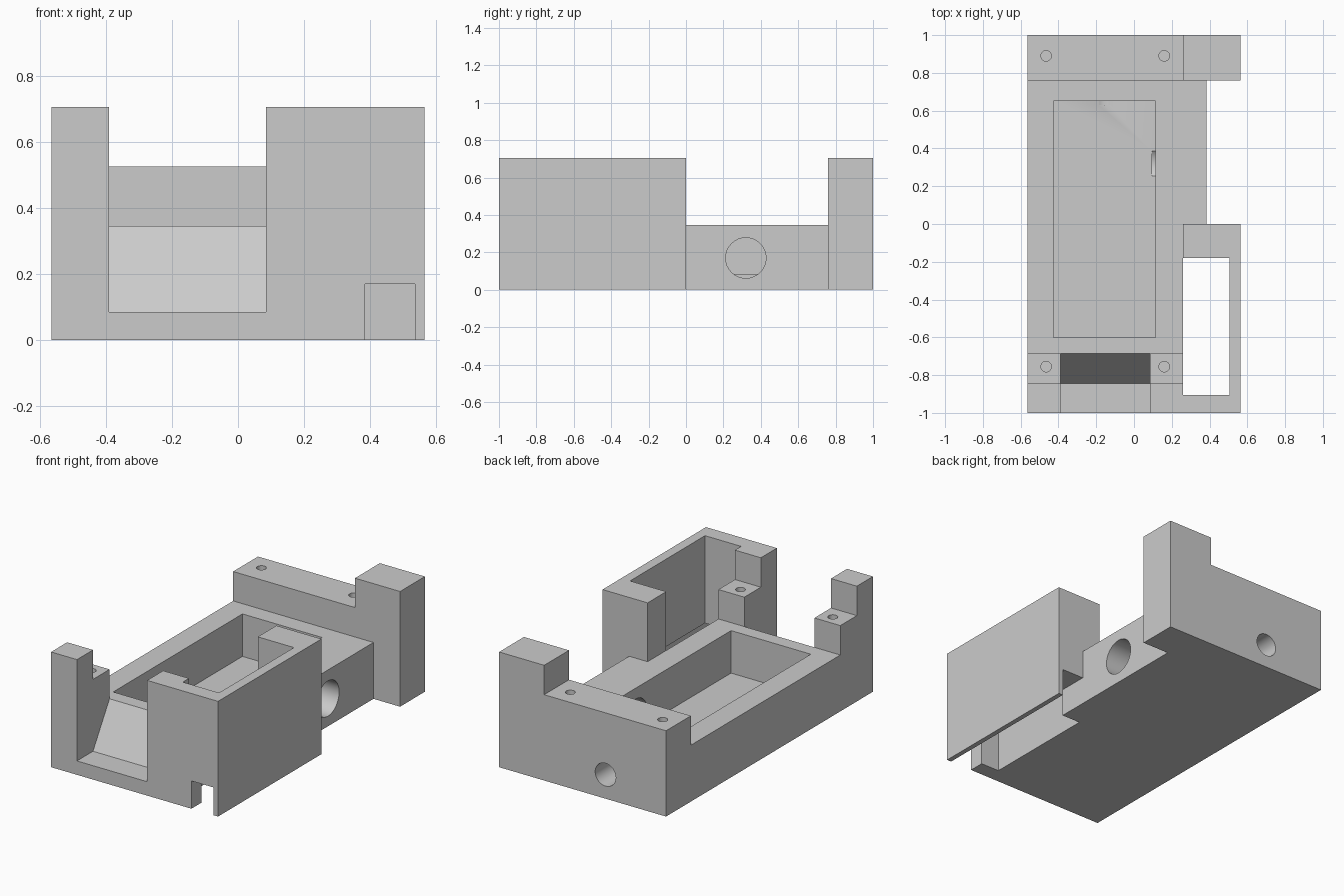
import bpy
import bmesh
import math
from mathutils import Matrix, Vector

if "Cube" in bpy.data.objects:
    bpy.data.objects.remove(bpy.data.objects["Cube"], do_unlink=True)

grey = bpy.data.materials.new("plain_grey")
grey.use_nodes = True
GREY = (0.6, 0.6, 0.6, 1)
grey.diffuse_color = GREY
grey.node_tree.nodes["Principled BSDF"].inputs["Base Color"].default_value = GREY


def make_object(name, bm):
    bmesh.ops.recalc_face_normals(bm, faces=bm.faces)
    mesh = bpy.data.meshes.new(name)
    bm.to_mesh(mesh)
    bm.free()
    mesh.materials.append(grey)
    obj = bpy.data.objects.new(name, mesh)
    bpy.context.collection.objects.link(obj)
    return obj


def box(name, xs, ys, zs):
    bm = bmesh.new()
    bmesh.ops.create_cube(bm, size=1)
    for v in bm.verts:
        v.co = Vector([r[0] if c < 0 else r[1] for c, r in zip(v.co, (xs, ys, zs))])
    return make_object(name, bm)


def side_profile(name, points, x0, x1):
    bm = bmesh.new()
    face = bm.faces.new([bm.verts.new((x0, y, z)) for y, z in points])
    grown = bmesh.ops.extrude_face_region(bm, geom=[face])["geom"]
    verts = [g for g in grown if isinstance(g, bmesh.types.BMVert)]
    bmesh.ops.translate(bm, verts=verts, vec=(x1 - x0, 0, 0))
    return make_object(name, bm)


def drill(name, centre, radius, length, axis, sides=32):
    turn = {"X": Matrix.Rotation(math.pi / 2, 4, "Y"),
            "Y": Matrix.Rotation(math.pi / 2, 4, "X"),
            "Z": Matrix.Identity(4)}[axis]
    bm = bmesh.new()
    bmesh.ops.create_cone(bm, cap_ends=True, segments=sides, radius1=radius,
                          radius2=radius, depth=length,
                          matrix=Matrix.Translation(centre) @ turn)
    return make_object(name, bm)


W, H = 0.565, 0.705      # half width and full height
DECK, LEDGE = 0.345, 0.525
INNER = 0.26             # side of the tray next to the cage
FAR = 2                  # well outside the block

housing = box("housing", (-W, W), (-1, 1), (0, H))

cutters = [
    # Open space above the deck, and the ledges at both ends
    box("deck_space", (-FAR, FAR), (0, 0.76), (DECK, FAR)),
    box("front_deck_space", (-FAR, INNER), (-0.685, 0.1), (DECK, FAR)),
    box("back_ledge", (-FAR, INNER), (0.7, FAR), (LEDGE, FAR)),
    box("front_ledge", (-FAR, INNER), (-0.845, -0.6), (LEDGE, FAR)),
    # Open side behind the cage, the cage slot and the groove beneath it
    box("side_gap", (0.385, FAR), (0, 0.76), (-FAR, FAR)),
    box("cage_slot", (INNER, 0.505), (-0.905, -0.18), (-FAR, FAR)),
    box("cable_groove", (0.385, 0.535), (-FAR, 0.1), (-FAR, 0.17)),
    # Front opening with its ramp
    side_profile("front_opening", [(-FAR, 0.085), (-0.845, 0.085),
                                   (-0.66, 0.3856), (-0.65, FAR), (-FAR, FAR)],
                 -0.39, 0.085),
    # Pocket in the deck
    box("pocket", (-0.425, 0.115), (-0.6, 0.65), (0.085, 0.6)),
    # Side and back holes into the pocket
    drill("side_hole", (0.25, 0.32, 0.17), 0.108, 0.31, "X"),
    drill("back_hole", (-0.155, 0.84, 0.147), 0.07, 0.42, "Y"),
]

# Screw holes in the ledges
for x in (-0.465, 0.16):
    for y in (-0.755, 0.89):
        cutters.append(drill("screw_hole", (x, y, LEDGE), 0.028, 0.4, "Z", 24))

bpy.context.view_layer.objects.active = housing
for cutter in cutters:
    cutter.hide_render = True
    mod = housing.modifiers.new(cutter.name, "BOOLEAN")
    mod.operation = "DIFFERENCE"
    mod.solver = "EXACT"
    mod.object = cutter
    bpy.ops.object.modifier_apply(modifier=mod.name)
    bpy.data.objects.remove(cutter, do_unlink=True)

# Smooth the holes, keep the edges crisp
bpy.ops.object.select_all(action="DESELECT")
housing.select_set(True)
bpy.ops.object.shade_smooth_by_angle(angle=math.radians(30))
